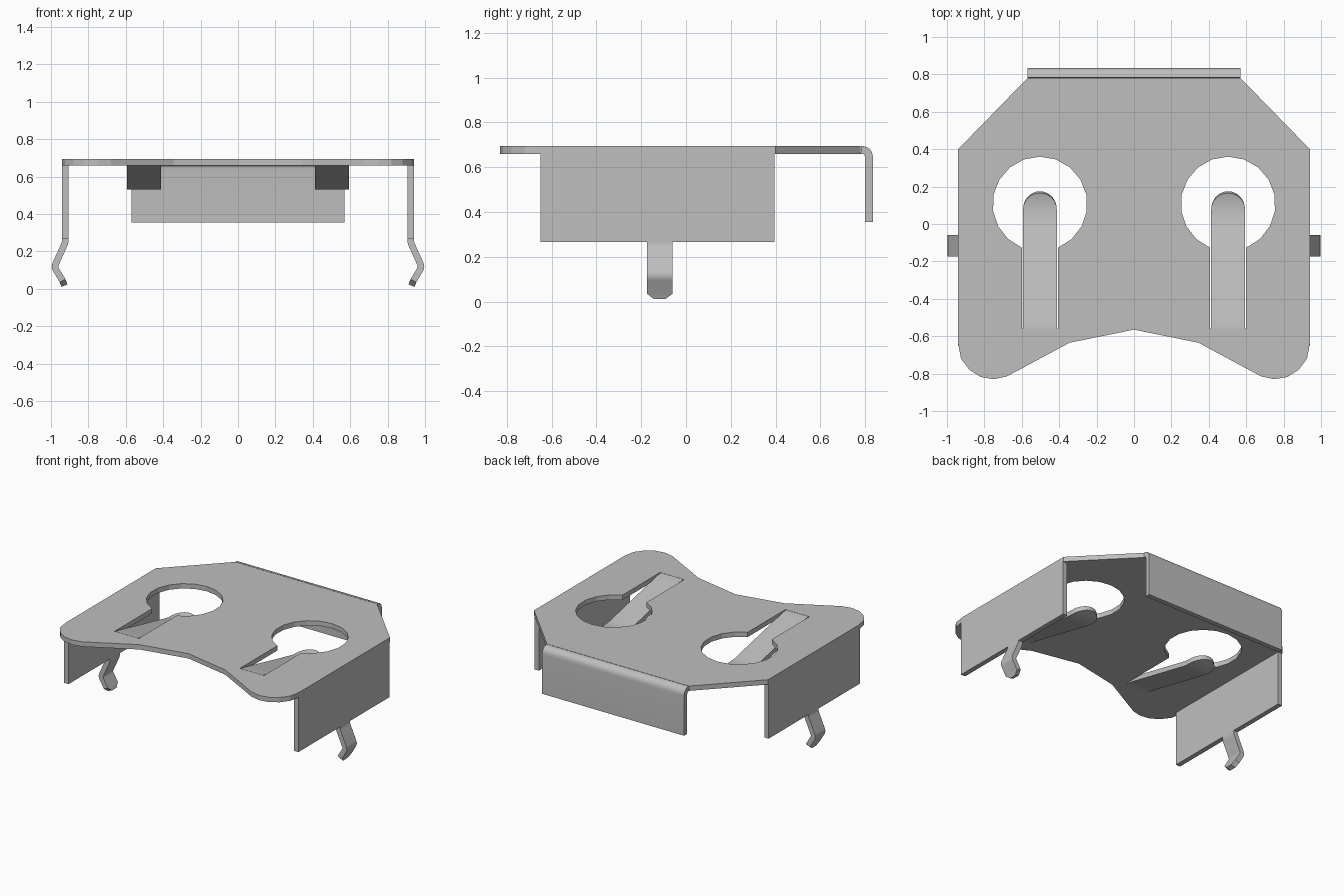
import bpy, bmesh, math
from mathutils import Vector

cube = bpy.data.objects.get("Cube")
if cube:
    bpy.data.objects.remove(cube, do_unlink=True)

T = 0.035            # sheet thickness
TOP = 0.695          # upper surface of the plate
MID = TOP - T / 2

metal = bpy.data.materials.new("brushed_grey_metal")
metal.use_nodes = True
GREY = (0.52, 0.52, 0.52, 1)
metal.diffuse_color = GREY
metal.node_tree.nodes["Principled BSDF"].inputs["Base Color"].default_value = GREY


def finish(name, bm, smooth=True):
    bmesh.ops.recalc_face_normals(bm, faces=bm.faces[:])
    mesh = bpy.data.meshes.new(name)
    bm.to_mesh(mesh)
    bm.free()
    mesh.materials.append(metal)
    ob = bpy.data.objects.new(name, mesh)
    bpy.context.collection.objects.link(ob)
    if smooth:
        bpy.ops.object.select_all(action='DESELECT')
        ob.select_set(True)
        bpy.context.view_layer.objects.active = ob
        bpy.ops.object.shade_smooth_by_angle(angle=math.radians(32))
    return ob


def sheet(name, loops, z0, z1):
    """Flat plate from an outline followed by hole outlines."""
    bm = bmesh.new()
    for pts in loops:
        vs = [bm.verts.new((x, y, z0)) for x, y in pts]
        for a, b in zip(vs, vs[1:] + vs[:1]):
            bm.edges.new((a, b))
    bmesh.ops.triangle_fill(bm, use_beauty=True, edges=bm.edges[:])
    ext = bmesh.ops.extrude_face_region(bm, geom=bm.faces[:], use_keep_orig=True)
    bmesh.ops.translate(bm, vec=(0, 0, z1 - z0),
                        verts=[g for g in ext["geom"] if isinstance(g, bmesh.types.BMVert)])
    return finish(name, bm, smooth=False)


def fillet(pts, r, n=5):
    """Round the inner corners of a 2D path."""
    p = [Vector(q) for q in pts]
    out = [p[0]]
    for a, b, c in zip(p, p[1:], p[2:]):
        s, e = b + (a - b).normalized() * r, b + (c - b).normalized() * r
        for i in range(n + 1):
            t = i / n
            out.append(s * (1 - t) ** 2 + b * 2 * t * (1 - t) + e * t * t)
    return out + [p[-1]]


def ribbon(name, path, widths, place):
    """Bent strip: path is the middle line, widths are half widths."""
    p = [Vector(q) for q in path]
    bm = bmesh.new()
    rings = []
    for i, q in enumerate(p):
        d0 = (q - p[i - 1]).normalized() if i else (p[1] - q).normalized()
        d1 = (p[i + 1] - q).normalized() if i < len(p) - 1 else d0
        d = (d0 + d1).normalized()
        n = Vector((-d.y, d.x)) * (T / 2 / max(d.dot(d0), 0.5))
        rings.append([bm.verts.new(place(*(q + n * s), w * widths[i]))
                      for s, w in ((1, -1), (1, 1), (-1, 1), (-1, -1))])
    for a, b in zip(rings, rings[1:]):
        for k in range(4):
            bm.faces.new((a[k], a[(k + 1) % 4], b[(k + 1) % 4], b[k]))
    bm.faces.new(rings[0])
    bm.faces.new(rings[-1])
    return finish(name, bm)


# top plate with two keyhole openings
half = [(0.57, 0.78), (0.94, 0.40), (0.94, -0.64), (0.925, -0.72), (0.88, -0.78),
        (0.82, -0.818), (0.75, -0.83), (0.68, -0.815), (0.345, -0.635)]
outline = half + [(0, -0.565)] + [(-x, y) for x, y in reversed(half)]
CX, CY, R = 0.503, 0.107, 0.253
SLOT = 0.097
start = -math.acos(SLOT / R)
sweep = math.pi - 2 * start
keyhole = [(CX + R * math.cos(start + sweep * i / 16), CY + R * math.sin(start + sweep * i / 16))
           for i in range(17)]
keyhole += [(CX - SLOT, -0.56), (CX + SLOT, -0.56)]
sheet("top_plate", [outline, keyhole, [(-x, y) for x, y in keyhole]], TOP - T, TOP)

# rear flange bent down from the plate
flange = fillet([(0.78, MID), (0.8175, MID), (0.8175, 0.355)], 0.036, 6)
ribbon("rear_flange", flange[1:], [0.57] * (len(flange) - 1), lambda y, z, x: (x, y, z))

# half widths and heights along a spring tongue with a round tip
tongue, widths = [(-0.56, MID), (-0.52, MID - 0.005), (-0.48, MID - 0.014),
                  (-0.02, 0.562), (0.02, 0.553), (0.05, 0.549)], [0.09] * 6
for i in range(9):
    a = math.radians(88) * i / 8
    y = 0.08 + 0.09 * math.sin(a)
    tongue.append((y, 0.548 + 1.6 * (y - 0.08) ** 2))
    widths.append(0.09 * math.cos(a))

# outline of a leg, bent outward then in, with a chamfered tip
leg = fillet([(0.9225, 0.275), (0.9225, 0.25), (0.982, 0.117), (0.938, 0.043)], 0.016, 4)
leg.append(Vector((0.928, 0.017)))
leg_w = [0.0575] * (len(leg) - 1) + [0.025]

for side, s in (("left", 1), ("right", -1)):
    ribbon(side + "_spring_tongue", tongue, widths, lambda y, z, x: (s * CX + x, y, z))
    ribbon(side + "_leg", leg, leg_w, lambda x, z, y: (s * x, y - 0.1175, z))
    x0, x1 = s * 0.905, s * 0.94
    sheet(side + "_wall", [[(x0, -0.65), (x1, -0.65), (x1, 0.395), (x0, 0.395)]], 0.265, TOP - T)
